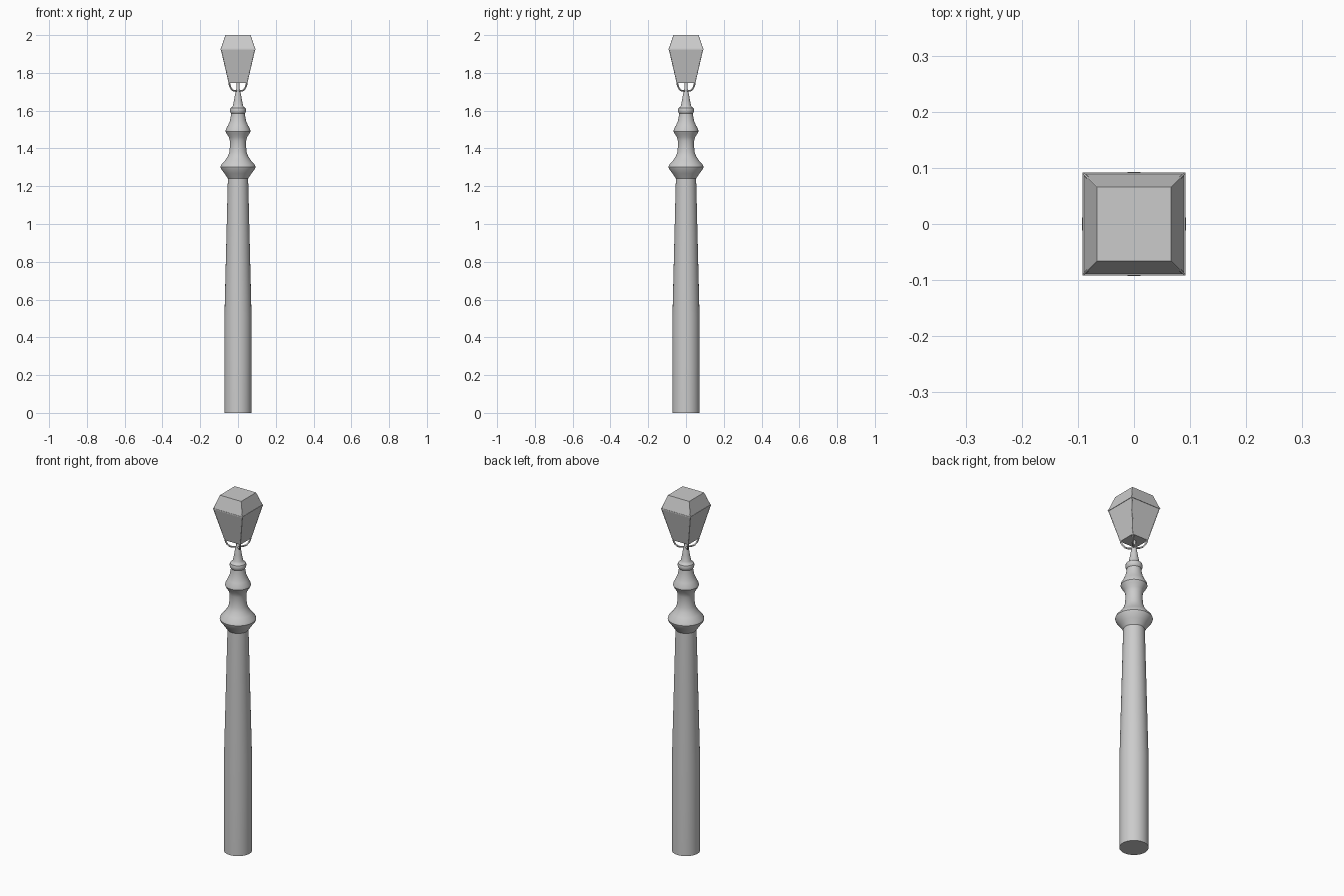
import bpy, bmesh, math

if "Cube" in bpy.data.objects:
    bpy.data.objects.remove(bpy.data.objects["Cube"])


def make_object(name, bm, smooth=False):
    bmesh.ops.recalc_face_normals(bm, faces=bm.faces)
    mesh = bpy.data.meshes.new(name)
    bm.to_mesh(mesh)
    bm.free()
    ob = bpy.data.objects.new(name, mesh)
    bpy.context.collection.objects.link(ob)
    if smooth:
        bpy.ops.object.select_all(action='DESELECT')
        ob.select_set(True)
        bpy.context.view_layer.objects.active = ob
        bpy.ops.object.shade_smooth_by_angle(angle=math.radians(35))
    return ob


def loft(name, profile, sides, turn=0.0, smooth=False):
    """Stack rings of (radius, height) and cap both ends."""
    bm = bmesh.new()
    rings = []
    for r, z in profile:
        rings.append([bm.verts.new((r * math.cos(turn + 2 * math.pi * i / sides),
                                    r * math.sin(turn + 2 * math.pi * i / sides), z))
                      for i in range(sides)])
    for a, b in zip(rings, rings[1:]):
        for i in range(sides):
            j = (i + 1) % sides
            bm.faces.new((a[i], a[j], b[j], b[i]))
    bm.faces.new(rings[0][::-1])
    bm.faces.new(rings[-1])
    return make_object(name, bm, smooth)


def square(name, profile):
    """Square loft given half-widths."""
    return loft(name, [(h * math.sqrt(2), z) for h, z in profile], 4, math.pi / 4)


def rod(name, points, radius):
    curve = bpy.data.curves.new(name, 'CURVE')
    curve.dimensions = '3D'
    curve.bevel_depth = radius
    curve.bevel_resolution = 2
    curve.use_fill_caps = True
    spline = curve.splines.new('POLY')
    spline.points.add(len(points) - 1)
    for p, co in zip(spline.points, points):
        p.co = (*co, 1)
    ob = bpy.data.objects.new(name, curve)
    bpy.context.collection.objects.link(ob)


# Tapered post
loft("post", [(.072, 0), (.072, .5), (.0535, 1.245)], 48, smooth=True)

# Turned collar, bulb and neck
loft("turned_column", [
    (.053, 1.24), (.072, 1.268), (.09, 1.292), (.093, 1.302), (.089, 1.313),
    (.07, 1.335), (.054, 1.358), (.046, 1.38), (.043, 1.41), (.043, 1.44),
    (.048, 1.46), (.06, 1.478), (.066, 1.49), (.064, 1.502), (.053, 1.522),
    (.043, 1.545), (.038, 1.57), (.036, 1.585), (.041, 1.592), (.043, 1.603),
    (.04, 1.614), (.03, 1.621), (.026, 1.63), (.02, 1.66), (.015, 1.69),
    (.012, 1.705), (.009, 1.712), (.009, 1.75)], 48, smooth=True)

# Curved brackets reaching the lantern's lower corners
for i in range(4):
    a = math.pi / 4 + i * math.pi / 2
    path = [(.005, 1.704), (.03, 1.705), (.044, 1.71), (.055, 1.722), (.063, 1.737), (.066, 1.75)]
    rod(f"lantern_bracket_{i}", [(r * math.cos(a), r * math.sin(a), z) for r, z in path], .0045)

# Lantern body, roof and rim
square("lantern_body", [(.049, 1.746), (.0895, 1.924)])
square("lantern_roof", [(.0905, 1.926), (.066, 2.0)])
square("lantern_rim", [(.0915, 1.922), (.092, 1.925), (.0915, 1.929)])

# Thin corner bars of the lantern frame
for sx in (-1, 1):
    for sy in (-1, 1):
        rod("corner_bar", [(.048 * sx, .048 * sy, 1.748), (.089 * sx, .089 * sy, 1.924)], .002)
        rod("roof_bar", [(.089 * sx, .089 * sy, 1.926), (.065 * sx, .065 * sy, 1.998)], .002)
